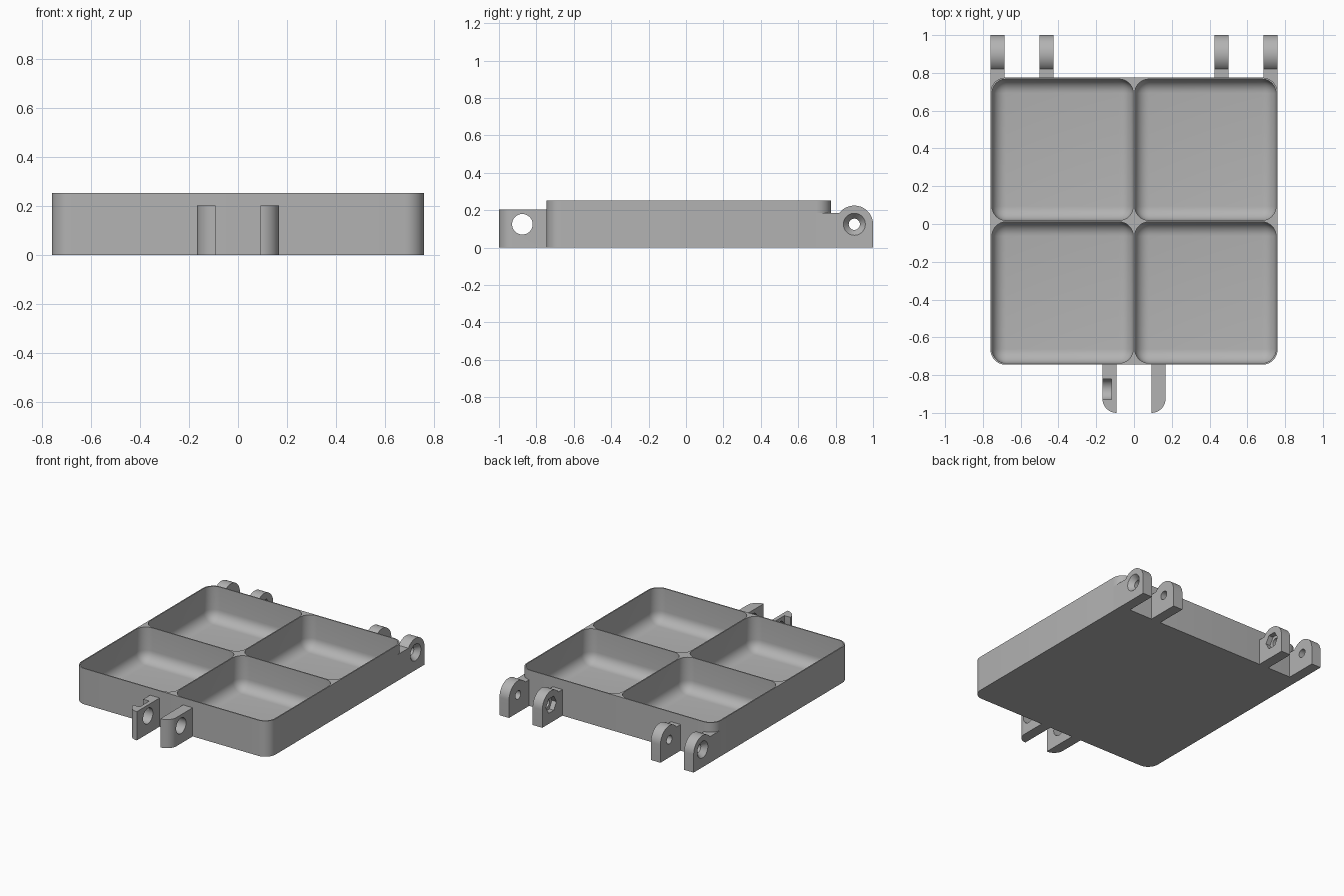
import bpy, bmesh, math
from mathutils import Matrix, Vector

if "Cube" in bpy.data.objects:
    bpy.data.objects.remove(bpy.data.objects["Cube"])

GREY = bpy.data.materials.new("plain grey")
GREY.use_nodes = True
GREY.diffuse_color = (0.45, 0.45, 0.45, 1)
GREY.node_tree.nodes["Principled BSDF"].inputs["Base Color"].default_value = (0.45, 0.45, 0.45, 1)


def make(name, bm):
    bmesh.ops.recalc_face_normals(bm, faces=bm.faces)
    mesh = bpy.data.meshes.new(name)
    bm.to_mesh(mesh)
    bm.free()
    mesh.materials.append(GREY)
    obj = bpy.data.objects.new(name, mesh)
    bpy.context.collection.objects.link(obj)
    return obj


def box(name, lo, hi, radius=0.0, vertical_only=False):
    """Box between two corners, with optionally rounded edges."""
    lo, hi = Vector(lo), Vector(hi)
    bm = bmesh.new()
    bmesh.ops.create_cube(bm, size=1)
    for v in bm.verts:
        v.co = (lo + hi) / 2 + v.co * (hi - lo)
    if radius:
        edges = [e for e in bm.edges
                 if not vertical_only or abs(e.verts[0].co.z - e.verts[1].co.z) > 0.01]
        bmesh.ops.bevel(bm, geom=edges, offset=radius, segments=8, profile=0.5, affect='EDGES')
    return make(name, bm)


def prism(name, points, depth):
    """Closed profile of 3D points extruded along a vector."""
    bm = bmesh.new()
    face = bm.faces.new([bm.verts.new(p) for p in points])
    new = bmesh.ops.extrude_face_region(bm, geom=[face])["geom"]
    bmesh.ops.translate(bm, vec=depth, verts=[g for g in new if isinstance(g, bmesh.types.BMVert)])
    return make(name, bm)


def x_cone(name, x0, x1, y, z, r0, r1, sides=40):
    """Cone or cylinder along x, with radius r0 at x0 and r1 at x1."""
    bm = bmesh.new()
    place = Matrix.Translation(((x0 + x1) / 2, y, z)) @ Matrix.Rotation(math.pi / 2, 4, 'Y')
    bmesh.ops.create_cone(bm, cap_ends=True, segments=sides, radius1=r0, radius2=r1,
                          depth=x1 - x0, matrix=place)
    return make(name, bm)


def cut(obj, cutters):
    bpy.context.view_layer.objects.active = obj
    for c in cutters:
        mod = obj.modifiers.new("cut", 'BOOLEAN')
        mod.operation, mod.solver, mod.object = 'DIFFERENCE', 'EXACT', c
        bpy.ops.object.modifier_apply(modifier=mod.name)


def remove(objs):
    for o in objs:
        bpy.data.objects.remove(o)


parts = []

# Tray with four rounded pockets
tray = box("tray", (-0.76, -0.745, 0), (0.76, 0.775, 0.253), 0.08, True)
parts.append(tray)
pockets = [box("pocket_cutter", (x, y, 0.015), (x + 0.748, y + 0.748, 0.5), 0.075)
           for x in (-0.752, 0.004) for y in (-0.737, 0.019)]
cut(tray, pockets)

# Rear hinge lugs: rounded top, screw recess outside, hexagonal recess inside
HY, HZ, HR = 0.9, 0.125, 0.1


def lug_profile(x, y0):
    arc = [math.radians(a) for a in range(0, 144, 6)]
    pts = [(x, y0, 0), (x, 1.0, 0)]
    pts += [(x, HY + HR * math.cos(a), HZ + HR * math.sin(a)) for a in arc]
    return pts + [(x, HY - 0.08, 0.185), (x, y0, 0.185)]


for side, s in (("left", 1), ("right", -1)):
    outer = prism("outer_hinge_lug_" + side, lug_profile(s * 0.76, 0.695), (-s * 0.075, 0, 0))
    inner = prism("inner_hinge_lug_" + side, lug_profile(s * 0.5, 0.771), (-s * 0.075, 0, 0))
    pin = x_cone("pin_cutter", -1, 1, HY, HZ, 0.03, 0.03)
    if s > 0:
        sink = x_cone("sink_cutter", 0.72, 0.765, HY, HZ, 0.026, 0.063)
        nut = x_cone("nut_cutter", 0.41, 0.46, HY, HZ, 0.058, 0.058, 6)
    else:
        sink = x_cone("sink_cutter", -0.765, -0.72, HY, HZ, 0.063, 0.026)
        nut = x_cone("nut_cutter", -0.46, -0.41, HY, HZ, 0.058, 0.058, 6)
    cut(outer, [pin, sink] + pockets)
    cut(inner, [pin, nut])
    remove([pin, sink, nut])
    parts += [outer, inner]

# Front latch lugs: outer front corner rounded, large cross hole
FY, FZ, W = -0.875, 0.125, 0.075
for side, s in (("left", 1), ("right", -1)):
    inside = s * 0.092
    arc = [math.radians(a) for a in range(0, 91, 6)]
    pts = [(inside, -0.742, 0)]
    pts += [(inside + s * W * math.cos(a), -1 + W - W * math.sin(a), 0) for a in arc]
    pts.insert(1, (inside + s * W, -0.742, 0))
    lug = prism("latch_lug_" + side, pts, (0, 0, 0.203))
    hole = x_cone("hole_cutter", -1, 1, FY, FZ, 0.055, 0.055)
    cutters = [hole]
    if s < 0:
        # Slot that drops in from the top
        cutters.append(box("slot_cutter", (-0.2, FY - 0.054, FZ), (-0.12, FY + 0.054, 0.3)))
    cut(lug, cutters)
    remove(cutters)
    parts.append(lug)

remove(pockets)

# Smooth shading with sharp edges kept
bpy.ops.object.select_all(action='DESELECT')
for p in parts:
    p.select_set(True)
bpy.context.view_layer.objects.active = parts[0]
bpy.ops.object.shade_smooth_by_angle(angle=math.radians(30))
